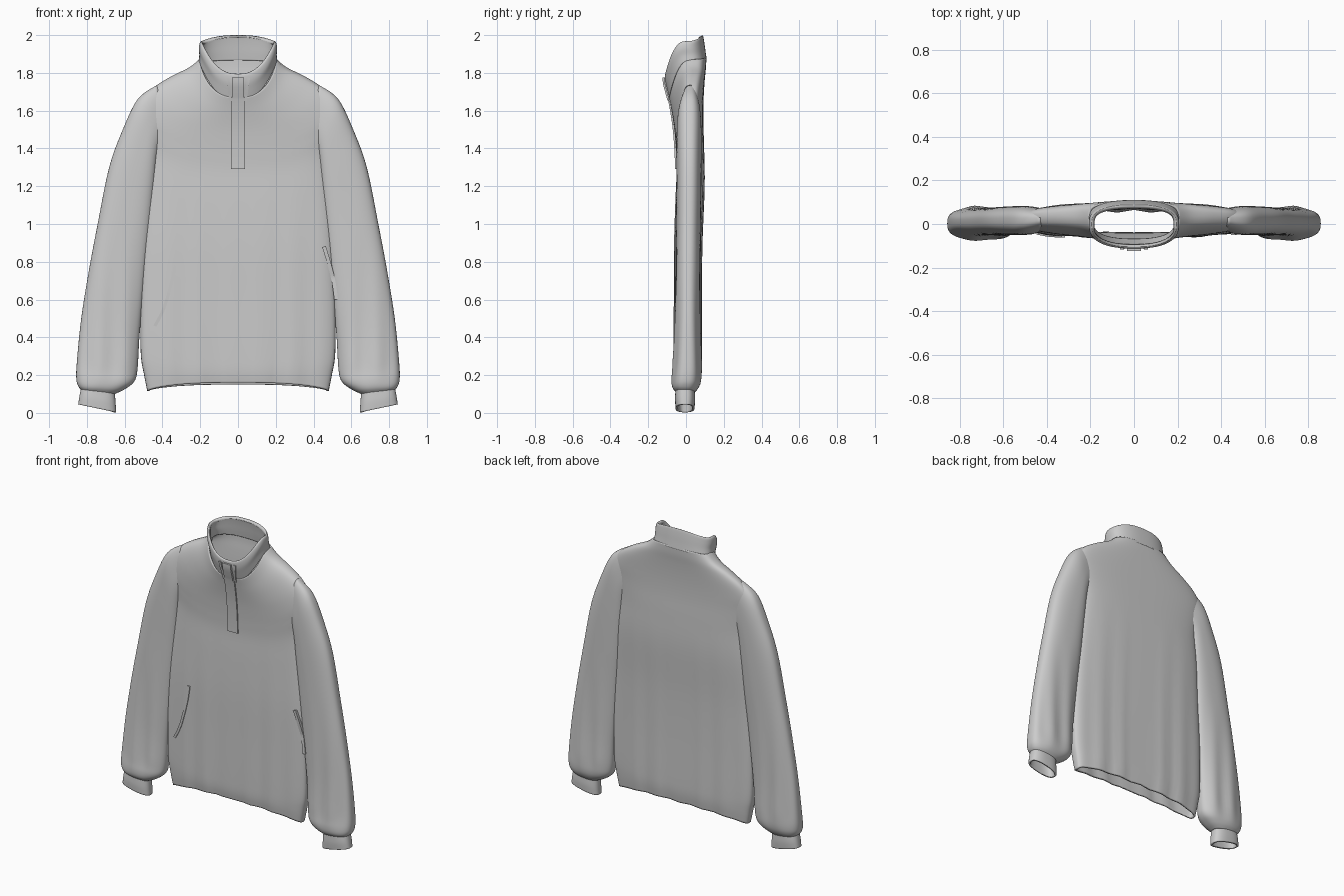
import bpy, math
from mathutils import Vector
from mathutils.bvhtree import BVHTree

if "Cube" in bpy.data.objects:
    bpy.data.objects.remove(bpy.data.objects["Cube"])

N = 72


def spow(v, p):
    return math.copysign(abs(v) ** p, v)


def smooth_rows(rows, steps=5):
    """Catmull-Rom interpolation between section parameter rows."""
    out = []
    for i in range(len(rows) - 1):
        a, b, c, d = (rows[max(0, min(len(rows) - 1, i + k))] for k in (-1, 0, 1, 2))
        for s in range(steps):
            t = s / steps
            out.append([0.5 * (2 * q + (r - p) * t + (2 * p - 5 * q + 4 * r - u) * t * t
                               + (3 * q - p - 3 * r + u) * t ** 3)
                        for p, q, r, u in zip(a, b, c, d)])
    return out + [list(rows[-1])]


def add_object(name, verts, faces):
    me = bpy.data.meshes.new(name)
    me.from_pydata(verts, [], faces)
    me.update()
    ob = bpy.data.objects.new(name, me)
    bpy.context.collection.objects.link(ob)
    bpy.ops.object.select_all(action='DESELECT')
    ob.select_set(True)
    bpy.context.view_layer.objects.active = ob
    bpy.ops.object.shade_smooth_by_angle(angle=math.radians(45))
    return ob


def loft(name, rows, section, thickness, mirror=False):
    rows = smooth_rows(rows)
    verts = [section(r, 2 * math.pi * j / N) for r in rows for j in range(N)]
    faces = [(i * N + j, i * N + (j + 1) % N, (i + 1) * N + (j + 1) % N, (i + 1) * N + j)
             for i in range(len(rows) - 1) for j in range(N)]
    ob = add_object(name, verts, faces)
    if mirror:
        m = ob.modifiers.new("Mirror", 'MIRROR')
        m.use_clip = False
        m.use_mirror_merge = False
    s = ob.modifiers.new("Thickness", 'SOLIDIFY')
    s.thickness = thickness
    s.offset = -1
    return verts, faces


def upright(p, q, k, ripple):
    """Horizontal section: width, y centre, front, back, z side, z front, z back."""
    def section(r, t):
        w, yc, yf, yb, zs, zf, zb = r
        c, s = math.cos(t), math.sin(t)
        x = w * spow(c, p)
        y = yc + ((yb - yc) if s > 0 else (yc - yf)) * spow(s, q)
        y += ripple * s * s * math.sin(38 * x + (1.5 if s > 0 else 0)) * max(0, 1.4 - zs)
        z = zs + ((zb if s > 0 else zf) - zs) * abs(s) ** k
        return (x, y, z)
    return section


def limb(r, t):
    """Sleeve section between an outer and an inner point."""
    ox, oz, ix, iz, yf, yb = r
    c, s = spow(math.cos(t), 0.8), spow(math.sin(t), 0.75)
    x, z = (ox + ix) / 2 + (ox - ix) / 2 * c, (oz + iz) / 2 + (oz - iz) / 2 * c
    wr = 0.007 * s * math.sin(45 * x) * max(0, min(1, (z - 0.1) * 6)) * max(0, 1 - z)
    return (x, (yf + yb) / 2 + (yb - yf) / 2 * s + wr, z)


# Torso, hem to neck base
torso = loft("torso", [
    (.480, .01, -.052, .070, .115, .160, .150),
    (.497, .01, -.060, .078, .20, .22, .22),
    (.515, .01, -.062, .080, .32, .32, .32),
    (.515, .01, -.062, .080, .60, .60, .60),
    (.500, .01, -.062, .085, .90, .88, .90),
    (.480, .02, -.056, .098, 1.20, 1.12, 1.20),
    (.465, .02, -.050, .096, 1.40, 1.27, 1.40),
    (.490, .02, -.052, .092, 1.55, 1.36, 1.53),
    (.500, .025, -.056, .092, 1.64, 1.43, 1.62),
    (.455, .03, -.062, .095, 1.715, 1.50, 1.70),
    (.360, .035, -.070, .100, 1.778, 1.56, 1.77),
    (.260, .035, -.080, .106, 1.828, 1.62, 1.83),
    (.205, .03, -.090, .108, 1.872, 1.67, 1.88),
], upright(0.75, 0.55, 1.4, 0.005), 0.012)

# Stand collar
collar = loft("collar", [
    (.208, .02, -.086, .110, 1.860, 1.655, 1.87),
    (.205, .01, -.099, .104, 1.895, 1.70, 1.91),
    (.207, .00, -.110, .098, 1.930, 1.745, 1.955),
    (.203, .00, -.112, .092, 1.958, 1.785, 1.99),
    (.194, .00, -.104, .088, 1.968, 1.795, 2.00),
], upright(0.8, 0.75, 2.0, 0), 0.02)

# Sleeves, gathered wrist to shoulder
sleeve = loft("sleeves", [
    (.826, .118, .652, .100, -.052, .045),
    (.845, .140, .600, .125, -.070, .065),
    (.856, .180, .550, .165, -.075, .078),
    (.853, .270, .532, .230, -.068, .080),
    (.830, .500, .522, .400, -.058, .075),
    (.790, .750, .503, .600, -.054, .074),
    (.743, 1.00, .483, .800, -.052, .076),
    (.682, 1.30, .460, 1.00, -.050, .080),
    (.610, 1.50, .440, 1.20, -.050, .082),
    (.530, 1.662, .420, 1.38, -.046, .080),
    (.430, 1.735, .370, 1.50, -.020, .065),
], limb, 0.01, True)

# Ribbed-style cuffs
loft("cuffs", [
    (.846, .045, .645, .003, -.055, .045),
    (.840, .085, .648, .055, -.058, .048),
    (.832, .128, .652, .105, -.056, .046),
], limb, 0.012, True)

# Front surface lookup for applied details
trees = [BVHTree.FromPolygons([Vector(v) for v in vs], fs) for vs, fs in (torso, collar, sleeve)]


def front_y(x, z):
    hits = [t.ray_cast(Vector((x, -1, z)), Vector((0, 1, 0)))[0] for t in trees]
    return min([h.y for h in hits if h] + [0.0])


def strip(name, path, half, depth):
    """Raised band following the garment front along an x, z path."""
    pts = smooth_rows(path, 6)
    verts, faces = [], []
    for i, (x, z) in enumerate(pts):
        a, b = pts[max(0, i - 1)], pts[min(len(pts) - 1, i + 1)]
        d = Vector((b[0] - a[0], b[1] - a[1])).normalized()
        y = front_y(x, z)
        for side, lift in ((-1, -.012), (-1, depth), (1, depth), (1, -.012)):
            verts.append((x + side * half * d.y, y - lift, z - side * half * d.x))
    for i in range(len(pts) - 1):
        for j in range(4):
            k = (j + 1) % 4
            faces.append((i * 4 + j, i * 4 + k, i * 4 + 4 + k, i * 4 + 4 + j))
    e = len(verts) - 4
    faces += [(3, 2, 1, 0), (e, e + 1, e + 2, e + 3)]
    return add_object(name, verts, faces)


# Front placket with the narrower tab above it
strip("placket", [(0, 1.29), (0, 1.45), (0, 1.58), (0, 1.67)], .037, .008)
strip("placket_tab", [(0, 1.655), (0, 1.70), (0, 1.74), (0, 1.775)], .031, .012)
for sx, side in ((-1, "left"), (1, "right")):
    strip("placket_edge_" + side, [(sx * .04, 1.65), (sx * .046, 1.71), (sx * .056, 1.775)], .008, .006)

# Slanted pocket welts
strip("pocket_left", [(-.325, .84), (-.345, .72), (-.39, .56), (-.44, .46)], .008, .006)
strip("pocket_right", [(.455, .88), (.48, .80), (.505, .70), (.52, .60)], .010, .012)
